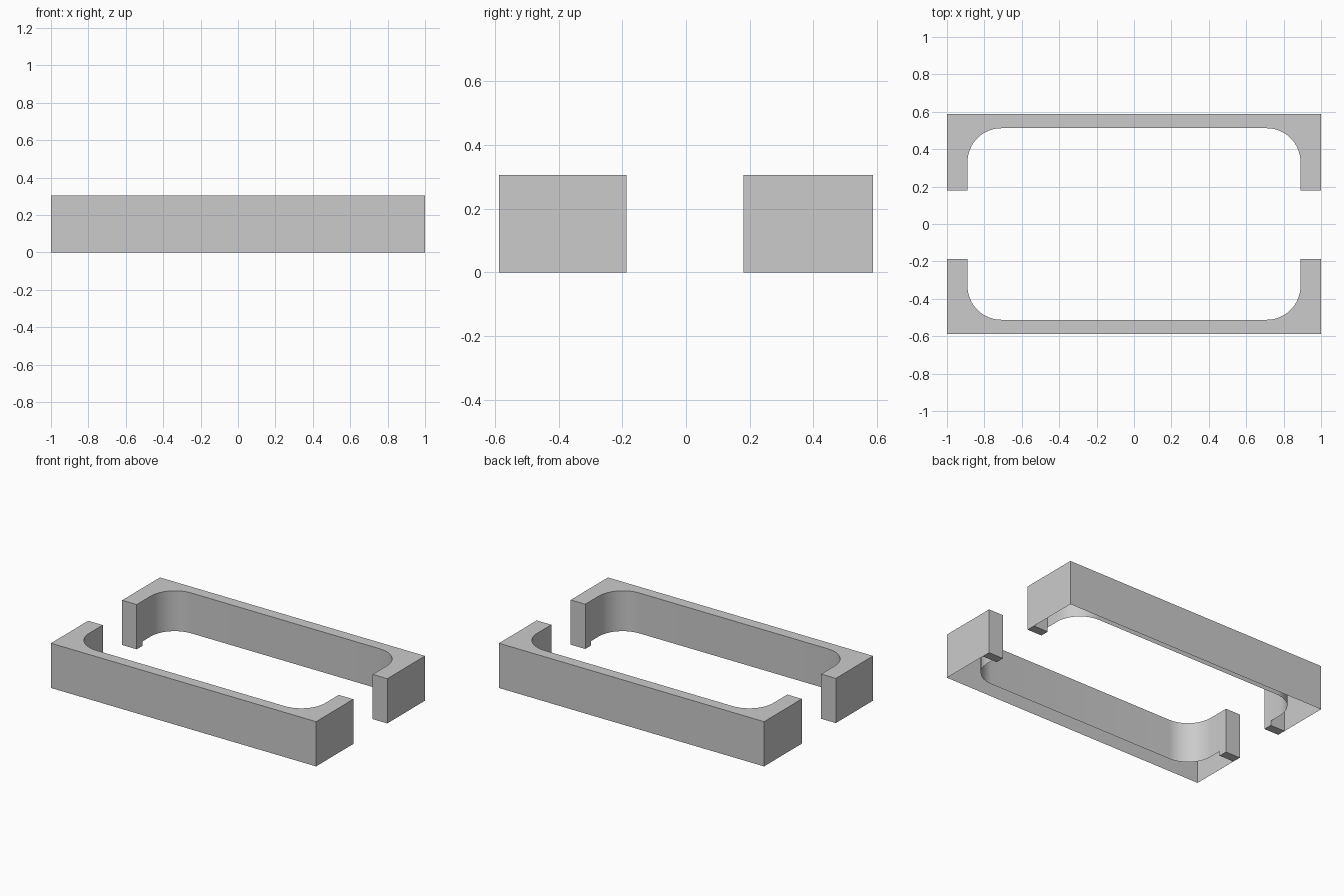
import bpy
import bmesh
from math import sin, cos, pi

cube = bpy.data.objects.get("Cube")
if cube:
    bpy.data.objects.remove(cube, do_unlink=True)

HEIGHT = 0.305
HALF = 1.0        # half length of each bar
OUTER = 0.587     # outer face of the long wall
INNER = 0.512     # inner face of the long wall
ARM = 0.89        # inner face of the end arms
RADIUS = 0.18     # inner corner rounding
LIFT = 0.03       # gap under the inner wall
FOOT = 0.06       # depth of the solid foot at each arm tip
STEPS = 14


def corner(side, start):
    """Quarter arc of the inner corner, turning clockwise."""
    cx, cy = side * (ARM - RADIUS), INNER - RADIUS
    angles = [start - i * pi / 2 / STEPS for i in range(STEPS + 1)]
    return [(cx + RADIUS * cos(a), cy + RADIUS * sin(a)) for a in angles]


def build_bar(name, tip, turn):
    bm = bmesh.new()

    def face(points):
        bm.faces.new([bm.verts.new((turn * x, turn * y, z)) for x, y, z in points])

    def walls(path, z0):
        for (ax, ay), (bx, by) in zip(path, path[1:]):
            face([(ax, ay, z0), (bx, by, z0), (bx, by, HEIGHT), (ax, ay, HEIGHT)])

    back = tip + FOOT
    outer = [(ARM, back), (ARM, tip), (HALF, tip), (HALF, back), (HALF, OUTER),
             (-HALF, OUTER), (-HALF, back), (-HALF, tip), (-ARM, tip), (-ARM, back)]
    inner = [(-ARM, back)] + corner(-1, pi) + corner(1, pi / 2) + [(ARM, back)]

    # Outer skirt reaches the ground, inner wall stops short of it
    walls(outer, 0)
    walls(inner, LIFT)

    # Top plate; the underside stays open
    face([(x, y, HEIGHT) for x, y in outer + inner[1:-1]])

    # Feet: inward face and sole at each arm tip
    for a, b in ((HALF, ARM), (-ARM, -HALF)):
        walls([(a, back), (b, back)], 0)
        face([(a, tip, 0), (b, tip, 0), (b, back, 0), (a, back, 0)])

    bmesh.ops.remove_doubles(bm, verts=bm.verts, dist=0.0001)
    mesh = bpy.data.meshes.new(name)
    bm.to_mesh(mesh)
    bm.free()
    bar = bpy.data.objects.new(name, mesh)
    bpy.context.collection.objects.link(bar)

    bpy.ops.object.select_all(action='DESELECT')
    bar.select_set(True)
    bpy.context.view_layer.objects.active = bar
    bpy.ops.object.shade_smooth_by_angle()


build_bar("back_bracket", 0.18, 1)
build_bar("front_bracket", 0.186, -1)
